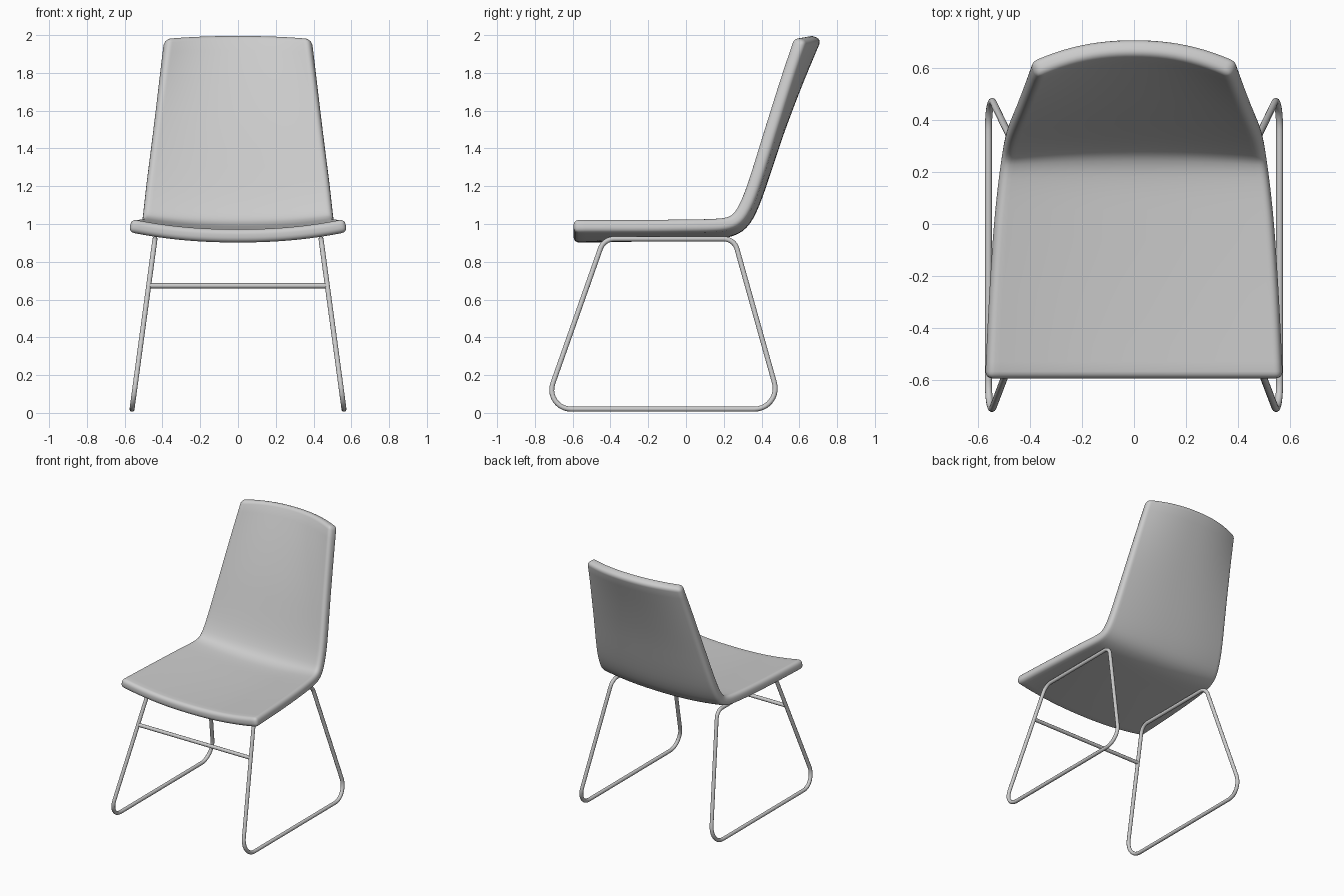
import bpy, bmesh, math
from mathutils import Vector

if "Cube" in bpy.data.objects:
    bpy.data.objects.remove(bpy.data.objects["Cube"])

TUBE = 0.0135


# ---- Seat shell: one curved sheet, thickened and rounded ----
# y, z of the centre line, half width, depth of the side curl, curl direction (degrees from up)
STATIONS = [Vector(s) for s in (
    (-0.595, 0.937, 0.572, 0.055, 0), (-0.40, 0.939, 0.563, 0.053, 0),
    (-0.20, 0.943, 0.552, 0.049, 0), (0.00, 0.949, 0.538, 0.045, 0),
    (0.15, 0.955, 0.523, 0.042, 5), (0.235, 0.969, 0.513, 0.039, 20),
    (0.295, 1.005, 0.505, 0.036, 45), (0.341, 1.078, 0.497, 0.033, 65),
    (0.392, 1.21, 0.483, 0.032, 78), (0.482, 1.48, 0.449, 0.040, 88),
    (0.580, 1.74, 0.417, 0.060, 92), (0.684, 1.99, 0.386, 0.088, 98))]


def smooth_rows(points, steps):
    """Catmull-Rom interpolation through the stations."""
    ext = [2 * points[0] - points[1]] + points + [2 * points[-1] - points[-2]]
    rows = []
    for a, b, c, d in zip(ext, ext[1:], ext[2:], ext[3:]):
        for i in range(steps):
            t = i / steps
            rows.append(0.5 * (2 * b + (c - a) * t + (2 * a - 5 * b + 4 * c - d) * t * t
                               + (3 * b - a - 3 * c + d) * t ** 3))
    return rows + [points[-1]]


def make_shell():
    bm = bmesh.new()
    cols = 24
    grid = []
    for y, z, w, depth, ang in smooth_rows(STATIONS, 3):
        a = math.radians(ang)
        row = []
        for j in range(cols + 1):
            u = 2 * j / cols - 1
            k = depth * abs(u) ** 2.2
            row.append(bm.verts.new((u * w, y - k * math.sin(a), z + k * math.cos(a))))
        grid.append(row)
    for r0, r1 in zip(grid, grid[1:]):
        for j in range(cols):
            bm.faces.new((r0[j], r0[j + 1], r1[j + 1], r1[j]))
    mesh = bpy.data.meshes.new("seat_shell")
    bm.to_mesh(mesh)
    bm.free()
    mesh.polygons.foreach_set("use_smooth", [True] * len(mesh.polygons))
    ob = bpy.data.objects.new("seat_shell", mesh)
    bpy.context.collection.objects.link(ob)
    sol = ob.modifiers.new("thickness", 'SOLIDIFY')
    sol.thickness = 0.07
    sol.offset = 0
    bev = ob.modifiers.new("rounded_rim", 'BEVEL')
    bev.width = 0.027
    bev.segments = 4
    bev.limit_method = 'ANGLE'
    bev.angle_limit = math.radians(50)


# ---- Tubes ----
def make_tube(name, knots, cyclic):
    """knots: (position, left handle, right handle)"""
    cu = bpy.data.curves.new(name, 'CURVE')
    cu.dimensions = '3D'
    cu.bevel_depth = TUBE
    cu.bevel_resolution = 4
    cu.resolution_u = 10
    cu.use_fill_caps = True
    sp = cu.splines.new('BEZIER')
    sp.bezier_points.add(len(knots) - 1)
    for bp, (co, left, right) in zip(sp.bezier_points, knots):
        bp.handle_left_type = bp.handle_right_type = 'FREE'
        bp.co, bp.handle_left, bp.handle_right = co, left, right
    sp.use_cyclic_u = cyclic
    ob = bpy.data.objects.new(name, cu)
    bpy.context.collection.objects.link(ob)
    bpy.ops.object.select_all(action='DESELECT')
    ob.select_set(True)
    bpy.context.view_layer.objects.active = ob
    bpy.ops.object.convert(target='MESH')
    bpy.ops.object.shade_smooth()


def rounded_loop(corners):
    """corners: (point, tangent length) turned into circular bezier corners"""
    knots = []
    n = len(corners)
    for i, (p, t) in enumerate(corners):
        d0 = (corners[i - 1][0] - p).normalized()
        d1 = (corners[(i + 1) % n][0] - p).normalized()
        turn = math.pi - d0.angle(d1)
        f = 4 / 3 * math.tan(turn / 4) / math.tan(turn / 2)
        a, b = p + d0 * t, p + d1 * t
        knots.append((a, a + d0 * 0.05, a.lerp(p, f)))
        knots.append((b, b.lerp(p, f), b + d1 * 0.05))
    return knots


def leg_x(z):
    return 0.562 - 0.135 * (z - TUBE)


# side frames, splayed outward toward the floor
FRAME = [(-0.753, 0.02, 0.145), (0.507, 0.02, 0.145), (0.255, 0.921, 0.055), (-0.435, 0.921, 0.055)]
for side, s in (("left", -1), ("right", 1)):
    pts = [(Vector((s * leg_x(z), y, z)), t) for y, z, t in FRAME]
    make_tube(side + "_side_frame", rounded_loop(pts), True)

# crossbar between the front legs
ends = [Vector((s * leg_x(0.673), -0.521, 0.673)) for s in (-1, 1)]
step = Vector((0.2, 0, 0))
make_tube("front_crossbar", [(e, e - step, e + step) for e in ends], False)

make_shell()
